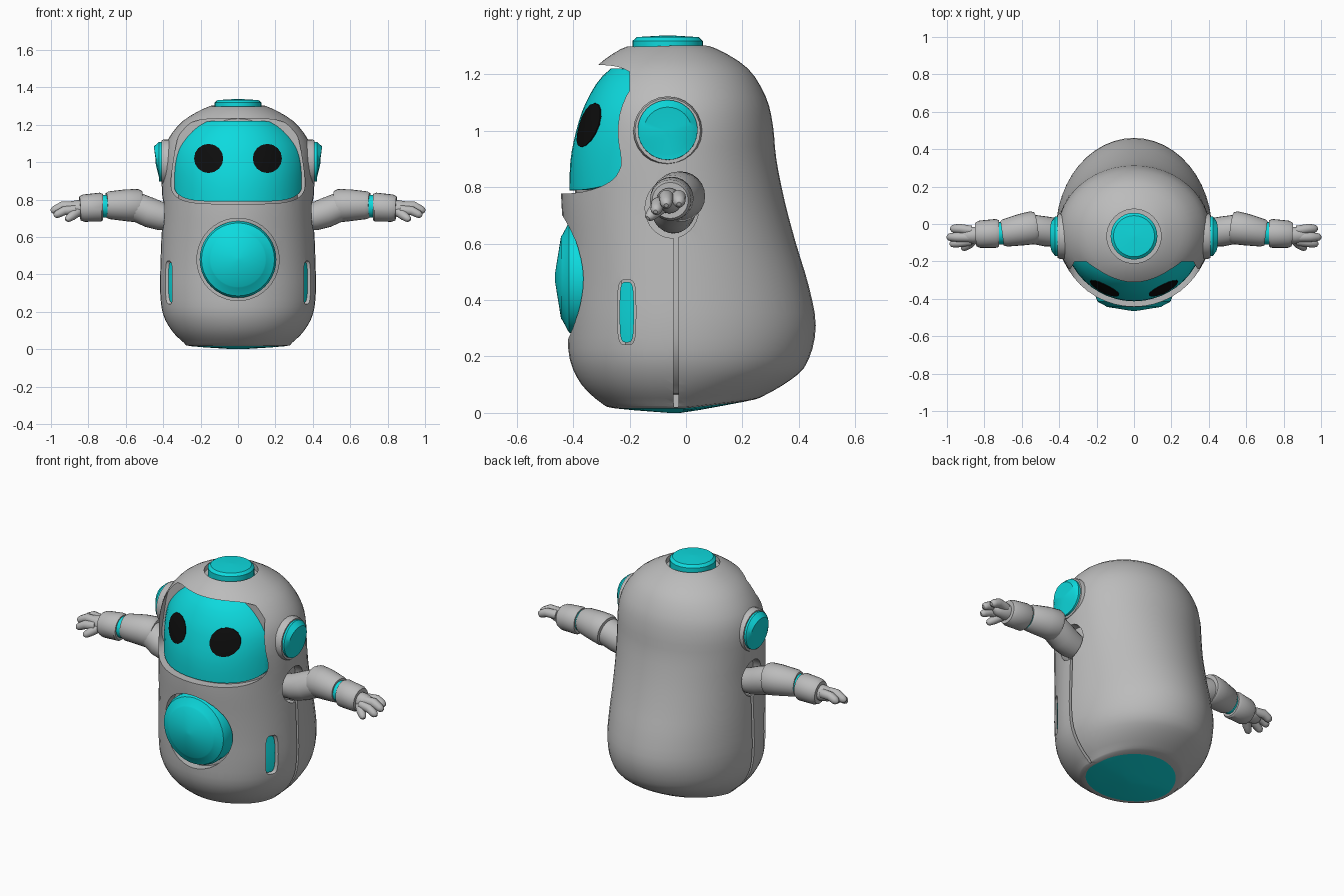
import bpy, bmesh, math
from mathutils import Vector
from mathutils.bvhtree import BVHTree

if "Cube" in bpy.data.objects:
    bpy.data.objects.remove(bpy.data.objects["Cube"])


def material(name, rgb):
    m = bpy.data.materials.new(name)
    m.use_nodes = True
    m.diffuse_color = (*rgb, 1)
    m.node_tree.nodes["Principled BSDF"].inputs["Base Color"].default_value = (*rgb, 1)
    return m


GREY = material("shell grey", (.5, .5, .5))
TEAL = material("bright teal", (.004, .7, .73))
BLACK = material("eye black", (.004, .004, .004))


def make(name, bm, *mats):
    bmesh.ops.recalc_face_normals(bm, faces=bm.faces)
    mesh = bpy.data.meshes.new(name)
    bm.to_mesh(mesh)
    bm.free()
    ob = bpy.data.objects.new(name, mesh)
    bpy.context.collection.objects.link(ob)
    for m in mats:
        mesh.materials.append(m)
    return ob


def skin(rings):
    """Bridge rings of points into a capped solid."""
    bm = bmesh.new()
    loops = [[bm.verts.new(p) for p in ring] for ring in rings]
    n = len(loops[0])
    for a, b in zip(loops, loops[1:]):
        for i in range(n):
            j = (i + 1) % n
            bm.faces.new((a[i], a[j], b[j], b[i]))
    bm.faces.new(loops[0][::-1])
    bm.faces.new(loops[-1])
    return bm


def smooth(ob):
    bpy.ops.object.select_all(action='DESELECT')
    ob.select_set(True)
    bpy.context.view_layer.objects.active = ob
    bpy.ops.object.shade_smooth_by_angle(angle=math.radians(35))


def boolean(ob, cutter, op):
    cutter.hide_render = True
    mod = ob.modifiers.new("cut", 'BOOLEAN')
    mod.object, mod.operation, mod.solver = cutter, op, 'EXACT'
    bpy.context.view_layer.objects.active = ob
    bpy.ops.object.modifier_apply(modifier=mod.name)
    bpy.data.objects.remove(cutter)


def outline(cu, cv, a, b, power=2, taper=0, n=40):
    """Rounded outline from circle to near-rectangle, narrowing upward by taper."""
    pts = []
    for i in range(n):
        t = math.tau * i / n
        c, s = math.cos(t), math.sin(t)
        u = math.copysign(abs(c) ** (2 / power), c)
        v = math.copysign(abs(s) ** (2 / power), s)
        pts.append((cu + a * u * (1 - taper * v), cv + b * v))
    return pts


def prism(axis, pts, lo, hi):
    place = {'x': lambda u, v, t: (t, u, v),
             'y': lambda u, v, t: (u, t, v),
             'z': lambda u, v, t: (u, v, t)}[axis]
    return make("cutter", skin([[place(u, v, t) for u, v in pts] for t in (lo, hi)]))


def tube(name, path, mat, n=24, tip=False):
    """Round tube through (x, y, z, radius) stations; tip rounds its far end."""
    pts = [(Vector(p[:3]), p[3]) for p in path]
    if tip:
        end, r = pts[-1]
        d = (end - pts[-2][0]).normalized()
        pts += [(end + d * r * .6, r * .8), (end + d * r, r * .35)]
    rings = []
    for i, (p, r) in enumerate(pts):
        d = pts[min(i + 1, len(pts) - 1)][0] - pts[max(i - 1, 0)][0]
        q = d.to_track_quat('Z', 'Y')
        rings.append([p + q @ Vector((r * math.cos(math.tau * k / n),
                                      r * math.sin(math.tau * k / n), 0)) for k in range(n)])
    ob = make(name, skin(rings), mat)
    smooth(ob)
    return ob


# Body stations: height, front y, back y, half width
STATIONS = [(0, -.06, -.02, .02), (.016, -.25, .21, .25), (.035, -.3, .28, .29),
            (.1, -.37, .37, .355), (.19, -.412, .435, .402), (.31, -.42, .46, .417),
            (.45, -.422, .435, .415), (.6, -.43, .39, .41), (.75, -.442, .35, .406),
            (.9, -.44, .32, .408), (1.02, -.418, .308, .405), (1.12, -.385, .283, .375),
            (1.22, -.325, .22, .295), (1.29, -.23, .11, .175), (1.31, -.15, .03, .1),
            (1.313, -.06, -.02, .02)]
MID = -.04
STEPS, SIDES = 3, 48


def body_solid(name, inset, *mats):
    rows = []
    last = len(STATIONS) - 1
    for i in range(last):
        p0, p1, p2, p3 = (STATIONS[min(max(k, 0), last)] for k in range(i - 1, i + 3))
        for s in range(STEPS):
            t = s / STEPS
            rows.append([b + t / 2 * (c - a + t * (2 * a - 5 * b + 4 * c - d + t * (3 * (b - c) + d - a)))
                         for a, b, c, d in zip(p0, p1, p2, p3)])
    rows.append(STATIONS[-1])
    rings = []
    for z, front, back, half in rows:
        ring = []
        for k in range(SIDES):
            t = math.tau * k / SIDES
            c, s = math.cos(t), math.sin(t)
            reach = back - MID if s > 0 else MID - front
            y = MID + s * max(reach - inset, .01)
            lift = .13 * max(0, y) * max(0, 1 - z / .15)
            ring.append((c * max(half - inset, .01), y, inset + z * (1 - 1.5 * inset) + lift))
        rings.append(ring)
    bm = skin(rings)
    # Underside disc colour
    if len(mats) > 1:
        bm.faces.ensure_lookup_table()
        for f in bm.faces[:STEPS * SIDES]:
            f.material_index = 1
        bm.faces[-2].material_index = 1
    return make(name, bm, *mats)


def inlay(name, inset, mat, cutter):
    ob = body_solid(name, inset, mat)
    boolean(ob, cutter, 'INTERSECT')
    smooth(ob)
    return ob


# Shell with its openings
body = body_solid("body_shell", 0, GREY, TEAL)


def cut(axis, pts, lo, hi):
    boolean(body, prism(axis, pts, lo, hi), 'DIFFERENCE')


cut('y', outline(0, 1.005, .345, .228, 4.5, .1, 64), -.7, -.2)
cut('y', outline(0, .48, .22, .22), -.7, -.3)
cut('z', outline(0, -.065, .145, .145), 1.27, 1.5)
for s in (-1, 1):
    cut('x', outline(-.21, .357, .032, .115, 4), s * .3, s * .6)
    cut('x', outline(-.035, .33, .009, .31, 12), s * .2, s * .6)
    cut('x', outline(-.05, .725, .095, .105), s * .33, s * .6)
smooth(body)
smooth(body_solid("inner_body", .05, GREY))

# Face visor
visor = inlay("face_visor", .03, TEAL,
              prism('y', outline(0, 1.005, .332, .216, 4.5, .1, 64), -.7, -.15))
bm = bmesh.new()
bm.from_mesh(visor.data)
tree = BVHTree.FromBMesh(bm)
bm.free()

# Eyes: thin plates laid on the visor
for s, side in ((1, "left"), (-1, "right")):
    rings = []
    for r in (.078, .05, .02):
        ring = []
        for x, z in outline(s * .157, 1.02, r, r, n=16):
            hit = tree.ray_cast(Vector((x, -1, z)), Vector((0, 1, 0)))[0]
            ring.append((x, hit.y - .004, z))
        rings.append(ring)
    back = [(x, y + .006, z) for x, y, z in rings[0]]
    smooth(make(side + "_eye", skin([back] + rings), BLACK))

# Chest dial and crown cap
tube("chest_dial", [(0, -.33, .48, .205), (0, -.39, .48, .205), (0, -.415, .48, .195),
                    (0, -.438, .48, .152), (0, -.443, .48, .146), (0, -.465, .48, .01)], TEAL, 40)
tube("crown_cap", [(0, -.065, 1.25, .125), (0, -.065, 1.318, .125),
                   (0, -.065, 1.332, .11), (0, -.065, 1.338, .01)], TEAL, 32)

for s, side in ((1, "left"), (-1, "right")):
    def part(name, path, mat=GREY, **kw):
        return tube(side + "_" + name, [(s * x, y, z, r) for x, y, z, r in path], mat, **kw)

    # Side light and ear disc
    inlay(side + "_side_light", .012, TEAL,
          prism('x', outline(-.21, .357, .025, .107, 4), s * .3, s * .6))
    part("ear_collar", [(.3, -.065, 1, .122), (.395, -.065, 1, .122), (.41, -.065, 1, .116)])
    part("ear_disc", [(.36, -.065, 1, .106), (.422, -.065, 1.003, .106),
                      (.436, -.065, 1, .085), (.44, -.065, 1, .01)], TEAL, n=32)

    # Arm
    part("shoulder", [(.35, -.045, .7, .065), (.41, -.045, .71, .075), (.47, -.04, .73, .08),
                      (.53, -.03, .755, .078), (.6, -.03, .77, .07)])
    part("forearm", [(.525, -.018, .765, .082), (.54, -.02, .767, .089), (.6, -.03, .77, .085),
                     (.69, -.048, .77, .074), (.705, -.05, .77, .066)])
    part("wrist_band", [(.68, -.048, .766, .06), (.75, -.052, .762, .06)], TEAL)
    part("cuff", [(.722, -.05, .76, .07), (.735, -.05, .76, .077), (.825, -.055, .754, .073),
                  (.845, -.056, .753, .064)])

    # Hand
    part("palm", [(.82, -.056, .753, .042), (.86, -.06, .752, .045), (.895, -.062, .752, .038)], tip=True)
    part("first_finger", [(.87, -.035, .762, .026), (.93, -.025, .765, .025), (.96, -.025, .75, .023)],
         n=14, tip=True)
    part("second_finger", [(.87, -.07, .762, .027), (.94, -.07, .765, .026), (.98, -.07, .745, .022)],
         n=14, tip=True)
    part("third_finger", [(.87, -.09, .745, .025), (.93, -.1, .74, .024), (.965, -.105, .722, .021)],
         n=14, tip=True)
    part("thumb", [(.85, -.075, .74, .026), (.885, -.11, .715, .025), (.905, -.125, .7, .02)],
         n=14, tip=True)
